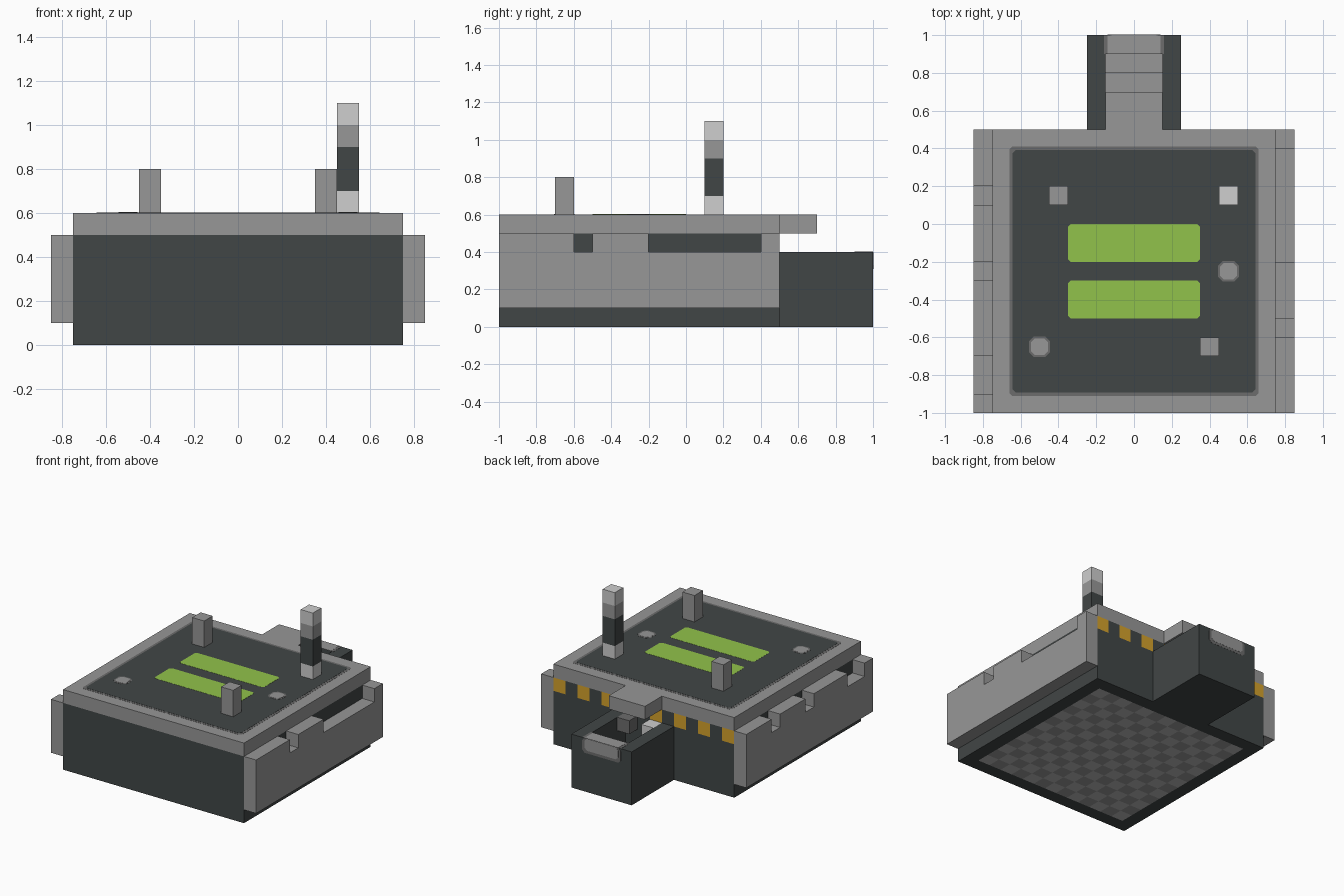
import bpy, bmesh, math
from mathutils import Vector

if "Cube" in bpy.data.objects:
    bpy.data.objects.remove(bpy.data.objects["Cube"])


def material(name, r, g, b):
    m = bpy.data.materials.new(name)
    m.use_nodes = True
    m.diffuse_color = (r, g, b, 1)
    m.node_tree.nodes["Principled BSDF"].inputs["Base Color"].default_value = (r, g, b, 1)
    return m


DARK = material("dark slate", .053, .061, .061)
GREY = material("mid grey", .31, .31, .31)
LIGHT = material("light grey", .62, .62, .62)
TREAD = material("tread grey", .48, .48, .48)
RIM = material("dim grey", .15, .15, .15)
GREEN = material("display green", .285, .54, .07)
YELLOW = material("warning yellow", .66, .36, .025)


def finish(name, bm, *mats):
    bmesh.ops.recalc_face_normals(bm, faces=bm.faces)
    mesh = bpy.data.meshes.new(name)
    bm.to_mesh(mesh)
    bm.free()
    for m in mats:
        mesh.materials.append(m)
    ob = bpy.data.objects.new(name, mesh)
    bpy.context.collection.objects.link(ob)


def prism(name, pts, axis, lo, hi, mat):
    """Extrude a 2D outline along an axis; the outline uses the other two axes in order."""
    bm = bmesh.new()
    verts = []
    for p in pts:
        c = list(p)
        c.insert(axis, lo)
        verts.append(bm.verts.new(c))
    face = bm.faces.new(verts)
    ext = bmesh.ops.extrude_face_region(bm, geom=[face])
    move = Vector((0, 0, 0))
    move[axis] = hi - lo
    bmesh.ops.translate(bm, vec=move, verts=[v for v in ext["geom"] if isinstance(v, bmesh.types.BMVert)])
    finish(name, bm, mat)


def box(name, x, y, z, mat):
    prism(name, [(x[0], y[0]), (x[1], y[0]), (x[1], y[1]), (x[0], y[1])], 2, *z, mat)


def plate(name, u, v, axis, at, layer, mat, c=.015):
    """Thin painted plate with clipped corners, sunk in the surface and layered above it."""
    (a, b), (d, e) = u, v
    pts = [(a + c, d), (b - c, d), (b, d + c), (b, e - c),
           (b - c, e), (a + c, e), (a, e - c), (a, d + c)]
    prism(name, pts, axis, at - .003, at + layer * .001, mat)


# Main body, cut into cells for the tread underneath and the rear warning marks
bm = bmesh.new()
bmesh.ops.create_cube(bm, size=1)
for v in bm.verts:
    v.co = (v.co.x * 1.5, v.co.y * 1.5 - .25, v.co.z * .5 + .25)


def cut(co, no):
    bmesh.ops.bisect_plane(bm, geom=bm.verts[:] + bm.edges[:] + bm.faces[:], plane_co=co, plane_no=no)


for i in range(14):
    cut((-.65 + i * .1, 0, 0), (1, 0, 0))
    cut((0, -.9 + i * .1, 0), (0, 1, 0))
cut((0, 0, .4), (0, 0, 1))
bm.normal_update()
for f in bm.faces:
    c = f.calc_center_median()
    i, j = math.floor((c.x + .75) * 10), math.floor((c.y + 1) * 10)
    if f.normal.z < -.9 and abs(c.x) < .65 and abs(c.y + .25) < .65:
        f.material_index = 1 + (i + j) % 2
    elif f.normal.y > .9 and c.z > .4 and i % 2 == 0:
        f.material_index = 3
finish("body", bm, DARK, TREAD, GREY, YELLOW)

# Lid with its rear ledge
ledge = [(-.75, -1), (.75, -1), (.75, .5), (.15, .5), (.15, .7), (-.15, .7), (-.15, .5), (-.75, .5)]
prism("lid", ledge, 2, .5, .6, GREY)
plate("lid_panel_rim", (-.66, .66), (-.91, .41), 2, .6, 1, RIM)
plate("lid_panel", (-.642, .642), (-.892, .392), 2, .6, 2, DARK)
for k, y in enumerate((-.5, -.2)):
    plate(f"display_{k + 1}", (-.35, .35), (y, y + .2), 2, .6, 3, GREEN)
for k, (x, y) in enumerate(((.5, -.25), (-.5, -.65))):
    plate(f"button_rim_{k + 1}", (x - .055, x + .055), (y - .055, y + .055), 2, .6, 3, RIM, .025)
    plate(f"button_{k + 1}", (x - .044, x + .044), (y - .044, y + .044), 2, .6, 4, GREY, .02)


# Side panels with notched top edges
def side_panel(name, notches, lo, hi):
    pts = [(-1, .1), (-1, .5)]
    for a, b in notches:
        pts += [(a, .5), (a, .4), (b, .4), (b, .5)]
    prism(name, pts + [(.5, .5), (.5, .1)], 0, lo, hi, GREY)


side_panel("left_panel", [(-.6, -.5), (-.2, .4)], .75, .85)
side_panel("right_panel", [(-.9, -.7), (-.3, -.2), (.1, .2)], -.85, -.75)

# Short posts and banded beacon pole
for k, (x, y) in enumerate(((-.4, .15), (.4, -.65))):
    box(f"post_{k + 1}", (x - .05, x + .05), (y - .05, y + .05), (.6, .8), GREY)
for name, lo, hi, mat in (("base", .6, .7, LIGHT), ("shaft", .7, .9, DARK),
                          ("collar", .9, 1, GREY), ("tip", 1, 1.1, LIGHT)):
    box("beacon_" + name, (.45, .55), (.1, .2), (lo, hi), mat)

# Rear hopper with open well, floor and small fittings
walls = [(-.25, .5), (-.15, .5), (-.15, .9), (.15, .9), (.15, .5), (.25, .5), (.25, 1), (-.25, 1)]
prism("hopper_walls", walls, 2, 0, .4, DARK)
box("hopper_base", (-.15, .15), (.5, .9), (0, .05), DARK)
box("hopper_floor", (-.15, .15), (.5, .8), (.05, .1), GREY)
box("hopper_step", (-.15, .15), (.8, .9), (.05, .2), GREY)
box("well_fitting_left", (.05, .15), (.5, .6), (.3, .4), RIM)
box("well_fitting_right", (-.15, -.05), (.5, .6), (.3, .4), LIGHT)

# Painted lip over the hopper's rear wall
for name, w, layer, mat in (("lip_rim", .16, 1, RIM), ("lip", .14, 2, GREY)):
    plate("hopper_top_" + name, (-w, w), (.9, 1), 2, .4, layer, mat, .001)
    plate("hopper_back_" + name, (-w, w), (.45 - w, .4), 1, 1, layer, mat, .02)
